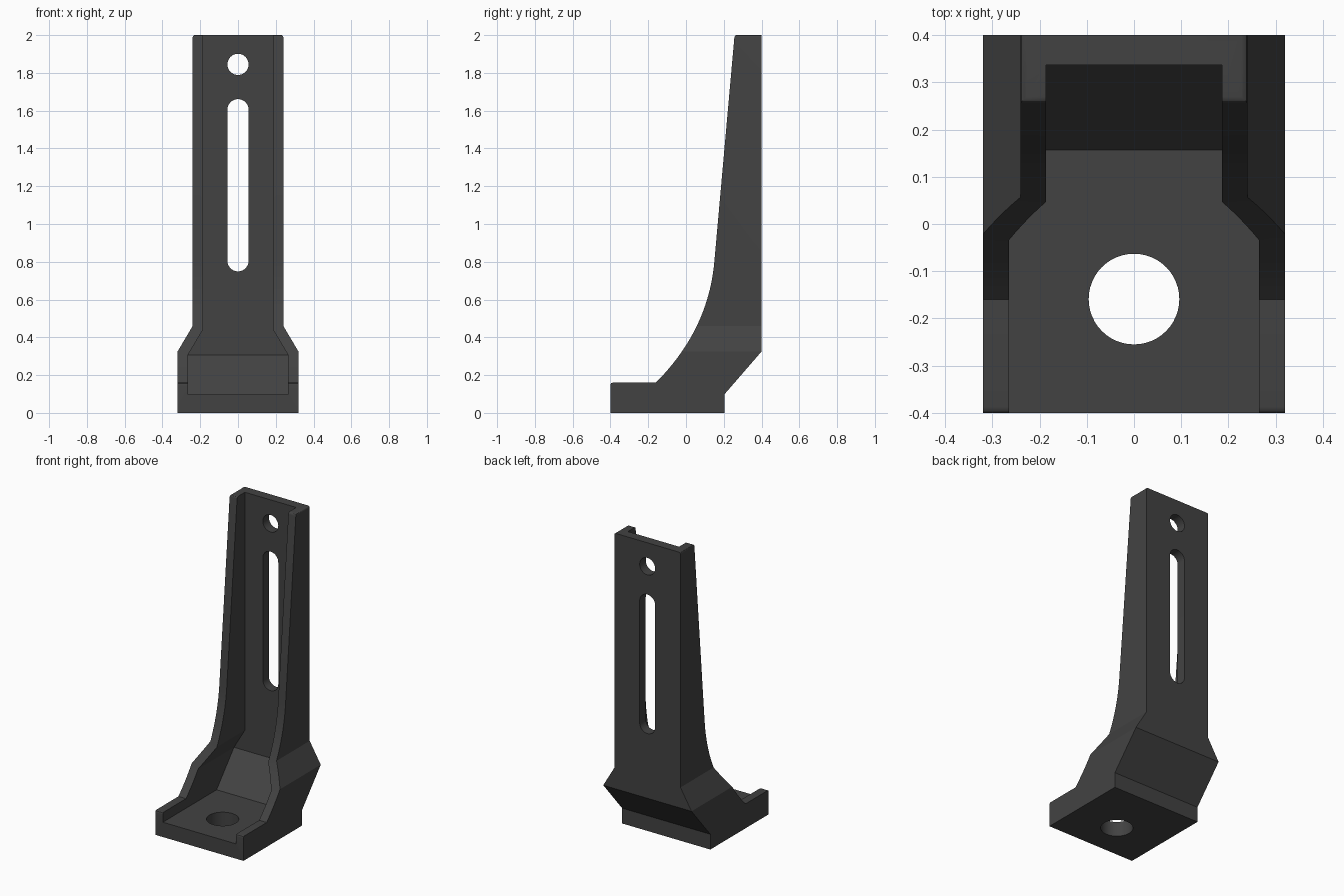
import bpy, bmesh, math
from mathutils import Vector

cube = bpy.data.objects.get("Cube")
if cube:
    bpy.data.objects.remove(cube, do_unlink=True)

mat = bpy.data.materials.new("dark grey")
mat.use_nodes = True
grey = (0.055, 0.055, 0.055, 1)
mat.diffuse_color = grey
mat.node_tree.nodes["Principled BSDF"].inputs["Base Color"].default_value = grey


def prism(name, profile, axis, lo, hi):
    """Extrude a closed 2D profile along one axis."""
    place = {"x": lambda p: (lo, p[0], p[1]),
             "y": lambda p: (p[0], lo, p[1]),
             "z": lambda p: (p[0], p[1], lo)}[axis]
    bm = bmesh.new()
    face = bm.faces.new([bm.verts.new(place(p)) for p in profile])
    out = bmesh.ops.extrude_face_region(bm, geom=[face])
    step = Vector([hi - lo if a == axis else 0 for a in "xyz"])
    bmesh.ops.translate(bm, vec=step,
                        verts=[v for v in out["geom"] if isinstance(v, bmesh.types.BMVert)])
    bmesh.ops.recalc_face_normals(bm, faces=bm.faces)
    mesh = bpy.data.meshes.new(name)
    bm.to_mesh(mesh)
    bm.free()
    mesh.materials.append(mat)
    obj = bpy.data.objects.new(name, mesh)
    bpy.context.collection.objects.link(obj)
    return obj


def combine(obj, tool, operation):
    """Apply a boolean and remove the tool."""
    mod = obj.modifiers.new("cut", "BOOLEAN")
    mod.operation, mod.object, mod.solver = operation, tool, "EXACT"
    bpy.context.view_layer.objects.active = obj
    bpy.ops.object.modifier_apply(modifier=mod.name)
    bpy.data.objects.remove(tool, do_unlink=True)


def curve(a, b, c, n):
    """Quadratic curve from a to c with control point b."""
    return [tuple((1 - t) ** 2 * p + 2 * t * (1 - t) * q + t * t * r
                  for p, q, r in zip(a, b, c))
            for t in (i / n for i in range(n + 1))]


def mirrored(half):
    return half + [(-x, z) for x, z in reversed(half)]


def slot(low, high, radius, n=24):
    """Round-ended vertical slot; a plain circle when low equals high."""
    pts = []
    for centre, start in ((high, 0), (low, math.pi)):
        for i in range(n + (low != high)):
            a = start + math.pi * i / n
            pts.append((radius * math.cos(a), centre + radius * math.sin(a)))
    return pts


# Outer body: side profile trimmed by the front silhouette
side = [(-0.4, 0), (0.205, 0), (0.205, 0.1), (0.4, 0.325), (0.4, 2)]
side += curve((0.27, 2), (0.257, 2), (0.256, 1.987), 4)
side += curve((0.15, 0.8), (0.118, 0.438), (-0.16, 0.16), 24)
side += curve((-0.387, 0.16), (-0.4, 0.16), (-0.4, 0.147), 4)
bracket = prism("bracket", side, "x", -0.5, 0.5)
outline = [(0.32, -0.1), (0.32, 0.325), (0.24, 0.46)]
outline += curve((0.24, 1.987), (0.24, 2), (0.227, 2), 4) + [(0.227, 2.1)]
# The silhouette closes at the top edge
outline.pop()
combine(bracket, prism("outline", mirrored(outline), "y", -0.6, 0.6), "INTERSECT")

# Channel between the side walls, with a sloped step at the back
channel = prism("channel", [(-0.6, 0.097), (0.157, 0.097), (0.337, 0.307),
                            (0.337, 2.2), (-0.6, 2.2)], "x", -0.5, 0.5)
inner = mirrored([(0.265, -0.1), (0.265, 0.307), (0.186, 0.44), (0.186, 2.3)])
combine(channel, prism("inner_outline", inner, "y", -0.7, 0.7), "INTERSECT")
combine(bracket, channel, "DIFFERENCE")

# Long slot and round hole in the back plate
combine(bracket, prism("long_slot", slot(0.805, 1.605, 0.056), "y", 0.2, 0.6), "DIFFERENCE")
combine(bracket, prism("top_hole", slot(1.845, 1.845, 0.056), "y", 0.2, 0.6), "DIFFERENCE")

# Bolt hole in the foot
combine(bracket, prism("bolt_hole", slot(-0.159, -0.159, 0.096), "z", -0.1, 0.14), "DIFFERENCE")

bpy.ops.object.select_all(action="DESELECT")
bracket.select_set(True)
bpy.context.view_layer.objects.active = bracket
bpy.ops.object.shade_smooth_by_angle(angle=math.radians(25))
